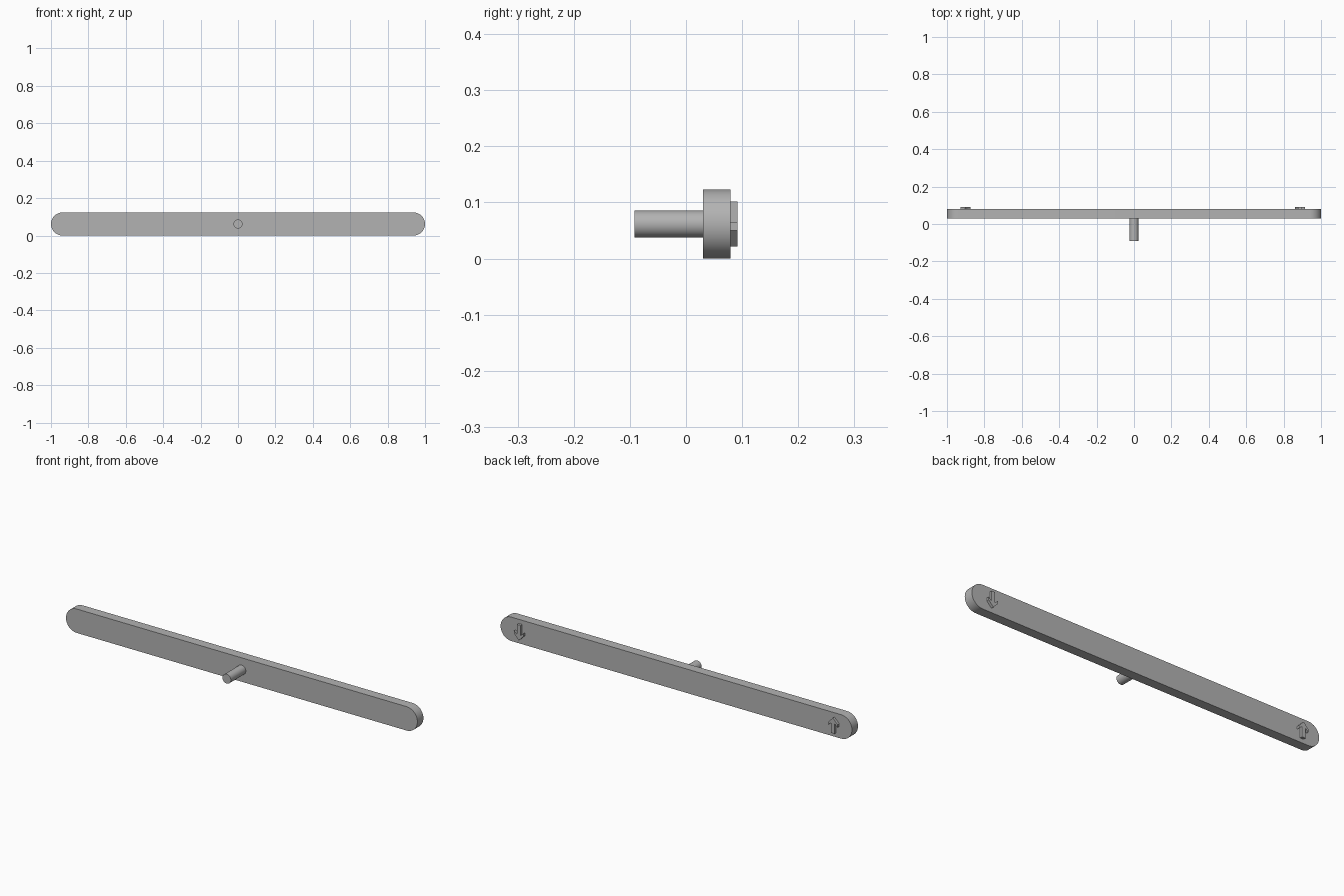
import bpy, bmesh, math

if "Cube" in bpy.data.objects:
    bpy.data.objects.remove(bpy.data.objects["Cube"])

grey = bpy.data.materials.new("plain grey")
grey.diffuse_color = (0.45, 0.45, 0.45, 1)
grey.use_nodes = True
grey.node_tree.nodes["Principled BSDF"].inputs["Base Color"].default_value = grey.diffuse_color

MID = 0.0615  # height of the centre line


def extrude_outline(name, points, y0, y1, smooth=True):
    """Solid from an (x, z) outline, extruded from y0 to y1."""
    bm = bmesh.new()
    face = bm.faces.new([bm.verts.new((x, y0, z)) for x, z in points])
    new = bmesh.ops.extrude_face_region(bm, geom=[face])["geom"]
    for v in new:
        if isinstance(v, bmesh.types.BMVert):
            v.co.y = y1
    bmesh.ops.recalc_face_normals(bm, faces=bm.faces)
    mesh = bpy.data.meshes.new(name)
    bm.to_mesh(mesh)
    bm.free()
    mesh.materials.append(grey)
    obj = bpy.data.objects.new(name, mesh)
    bpy.context.collection.objects.link(obj)
    if smooth:
        bpy.ops.object.select_all(action="DESELECT")
        obj.select_set(True)
        bpy.context.view_layer.objects.active = obj
        bpy.ops.object.shade_smooth_by_angle(angle=math.radians(30))
    return obj


def arc(cx, r, start, end, n):
    return [(cx + r * math.cos(a), MID + r * math.sin(a))
            for a in (start + (end - start) * i / n for i in range(n + 1))]


# Long bar with round ends
R = MID
bar = (arc(1 - R, R, -math.pi / 2, math.pi / 2, 24)
       + arc(R - 1, R, math.pi / 2, 3 * math.pi / 2, 24))
extrude_outline("bar", bar, 0.03, 0.079)

# Pivot pin on the front
extrude_outline("pivot_pin", arc(0, 0.024, 0, 2 * math.pi, 40)[:-1], -0.092, 0.03)

# Raised arrows on the back, one up and one down
half = [(0, 0.04), (0.027, 0.012), (0.027, -0.003), (0.010, 0.012), (0.010, -0.04)]
outline = half + [(-x, z) for x, z in reversed(half[1:])]
for name, x0, sign in (("up_arrow", -0.90, 1), ("down_arrow", 0.887, -1)):
    extrude_outline(name, [(x0 + sign * x, MID + sign * z) for x, z in outline],
                    0.078, 0.092, smooth=False)
